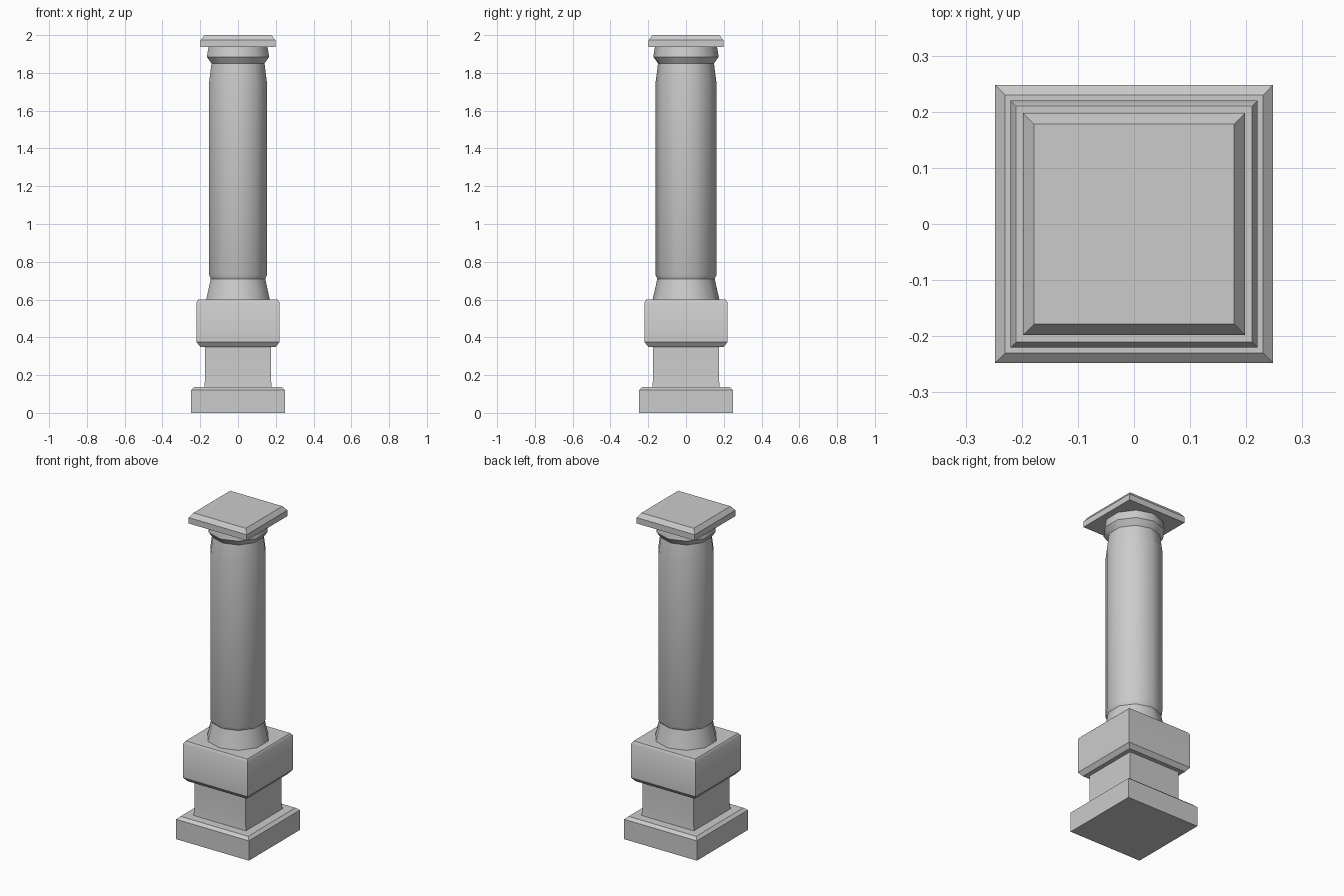
import bpy, bmesh
from math import sin, cos, pi, radians, sqrt

if "Cube" in bpy.data.objects:
    bpy.data.objects.remove(bpy.data.objects["Cube"])


def stack(name, sides, profile, start=0.0, scale=1.0, smooth=35):
    """Closed loft of regular polygons; profile is a list of (radius, z)."""
    bm = bmesh.new()
    rings = []
    for r, z in profile:
        ring = []
        for i in range(sides):
            a = start + 2 * pi * i / sides
            ring.append(bm.verts.new((r * scale * cos(a), r * scale * sin(a), z)))
        rings.append(ring)
    for lo, hi in zip(rings, rings[1:]):
        for i in range(sides):
            j = (i + 1) % sides
            bm.faces.new((lo[i], lo[j], hi[j], hi[i]))
    bm.faces.new(rings[0][::-1])
    bm.faces.new(rings[-1])
    mesh = bpy.data.meshes.new(name)
    bm.to_mesh(mesh)
    bm.free()
    obj = bpy.data.objects.new(name, mesh)
    bpy.context.collection.objects.link(obj)
    bpy.ops.object.select_all(action='DESELECT')
    obj.select_set(True)
    bpy.context.view_layer.objects.active = obj
    bpy.ops.object.shade_smooth_by_angle(angle=radians(smooth))
    return obj


def square(name, profile):
    """Square part; profile is a list of (half width, z)."""
    return stack(name, 4, profile, pi / 4, sqrt(2))


def round_part(name, profile):
    """Ten-sided part with corners on the y axis."""
    return stack(name, 10, profile, pi / 2, smooth=40)


# Pedestal
square("plinth", [(0.248, 0), (0.248, 0.122), (0.23, 0.138)])
square("pedestal_neck", [(0.178, 0.138), (0.174, 0.19), (0.174, 0.35)])
square("pedestal_block", [(0.20, 0.35), (0.22, 0.375), (0.22, 0.585), (0.21, 0.60)])

# Column
round_part("column_foot", [(0.177, 0.60), (0.164, 0.655), (0.152, 0.71)])
round_part("shaft", [(0.152, 0.71), (0.161, 0.73), (0.161, 1.75), (0.148, 1.85)])

# Capital
round_part("capital_ring", [(0.148, 1.85), (0.173, 1.885), (0.164, 1.94)])
square("abacus", [(0.198, 1.937), (0.198, 1.973), (0.178, 2.0)])
